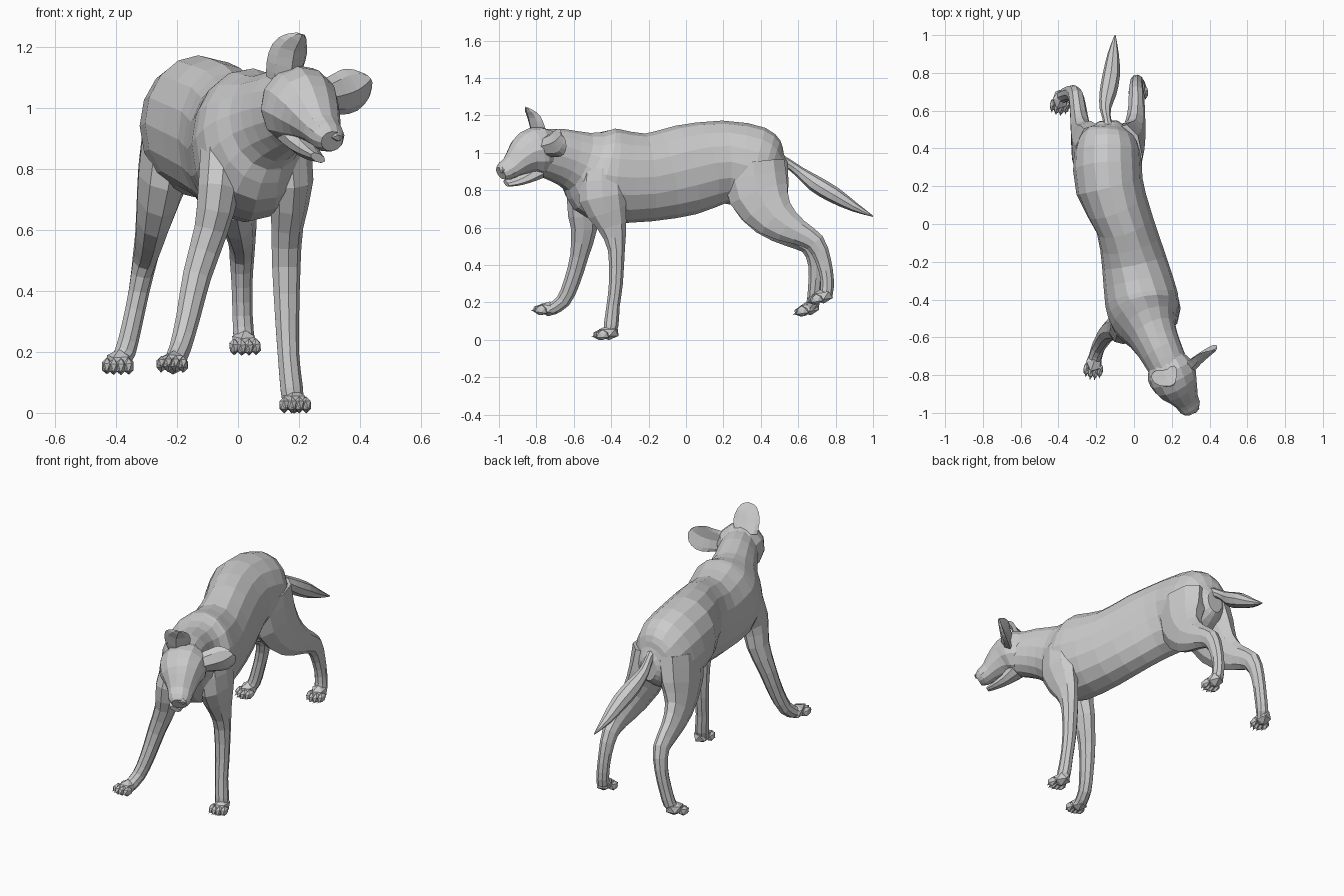
import bpy, bmesh, math
from mathutils import Vector, Matrix


def spline(a, b, c, d, t):
    return [0.5 * (2 * q + (r - p) * t + (2 * p - 5 * q + 4 * r - s) * t * t
                   + (3 * q - p - 3 * r + s) * t ** 3) for p, q, r, s in zip(a, b, c, d)]


def refine(rings, n):
    out = []
    last = len(rings) - 1
    for i in range(last):
        quad = [rings[max(0, min(last, i + k))] for k in (-1, 0, 1, 2)]
        out += [spline(*quad, j / n) for j in range(n)]
    return out + [list(rings[-1])]


def loft(bm, rings, side, sides=10, steps=2, cup=0.0):
    """Skin elliptical rings (x, y, z, half width, half depth) along a path."""
    rings = refine(rings, steps)
    loops = []
    for i, (x, y, z, w, h) in enumerate(rings):
        a, b = rings[max(i - 1, 0)], rings[min(i + 1, len(rings) - 1)]
        t = (Vector(b[:3]) - Vector(a[:3])).normalized()
        s = Vector(side)
        s = (s - t * s.dot(t)).normalized()
        u = t.cross(s)
        loop = []
        for k in range(sides):
            ang = math.tau * k / sides
            off = h * math.sin(ang) + cup * w * math.cos(ang) ** 2
            loop.append(bm.verts.new(Vector((x, y, z)) + s * w * math.cos(ang) + u * off))
        loops.append(loop)
    for p, q in zip(loops, loops[1:]):
        for k in range(sides):
            m = (k + 1) % sides
            bm.faces.new((p[k], p[m], q[m], q[k]))
    bm.faces.new(loops[0][::-1])
    bm.faces.new(loops[-1])


def frame(loc, fwd, up):
    f = Vector(fwd).normalized()
    r = f.cross(Vector(up)).normalized()
    m = Matrix((r, f, r.cross(f))).transposed().to_4x4()
    return Matrix.Translation(loc) @ m


def blob(bm, m, loc, size):
    bmesh.ops.create_icosphere(bm, subdivisions=1, radius=1,
                               matrix=m @ Matrix.Translation(loc) @ Matrix.Diagonal((*size, 1)))


def spike(bm, m, loc, radius, length, rot):
    bmesh.ops.create_cone(bm, cap_ends=True, segments=4, radius1=radius, radius2=0, depth=length,
                          matrix=m @ Matrix.Translation(loc) @ Matrix.Rotation(rot, 4, 'X'))


def finish(bm, name):
    bmesh.ops.recalc_face_normals(bm, faces=bm.faces[:])
    me = bpy.data.meshes.new(name)
    bm.to_mesh(me)
    bm.free()
    ob = bpy.data.objects.new(name, me)
    bpy.context.collection.objects.link(ob)
    return ob


def part(name, rings, side, **kw):
    bm = bmesh.new()
    loft(bm, rings, side, **kw)
    return finish(bm, name)


def leg(name, rings, paw, fwd, up):
    bm = bmesh.new()
    loft(bm, rings, (1, 0, 0), sides=9)
    m = frame(paw, fwd, up)
    blob(bm, m, (0, -0.012, 0.004), (0.046, 0.060, 0.040))
    for i in range(4):
        x = (i - 1.5) * 0.024
        y = 0.043 - abs(i - 1.5) * 0.012
        blob(bm, m, (x, y, -0.008), (0.018, 0.038, 0.028))
        spike(bm, m, (x, y + 0.034, -0.016), 0.007, 0.022, -math.pi / 2 - 0.4)
    finish(bm, name)


# Torso and neck
part("torso", [
    (-.135, .545, .885, .05, .07), (-.135, .51, .885, .10, .115), (-.14, .46, .895, .145, .175),
    (-.14, .37, .92, .178, .22), (-.13, .20, .95, .18, .222), (-.05, 0, .908, .155, .243),
    (0, -.2, .868, .172, .235), (.04, -.4, .878, .195, .252), (.06, -.5, .91, .18, .235),
    (.095, -.58, .952, .135, .168), (.145, -.68, .985, .115, .145),
    (.19, -.77, 1.0, .105, .128)], (1, 0, 0), sides=16)

# Tail
part("tail", [
    (-.13, .47, .97, .04, .04), (-.14, .54, .945, .022, .026), (-.152, .61, .895, .030, .030),
    (-.138, .69, .835, .045, .044), (-.120, .79, .775, .046, .044), (-.11, .90, .71, .030, .026),
    (-.10, 1.0, .66, .003, .003)], (1, 0, 0), sides=8)

# Head, tilted and turned
head_side = (.85, .3, -.42)
part("head", [
    (.165, -.72, 1.0, .095, .11), (.193, -.78, 1.008, .128, .134), (.220, -.84, .995, .122, .122),
    (.250, -.885, .965, .094, .090), (.275, -.93, .927, .070, .060),
    (.295, -.967, .903, .062, .052), (.308, -.99, .890, .042, .035)], head_side, sides=12)
part("lower_jaw", [
    (.190, -.80, .910, .075, .050), (.215, -.86, .872, .056, .034),
    (.242, -.92, .848, .044, .022), (.262, -.962, .836, .030, .014)], head_side, sides=8)

# Nose, eyes and teeth follow the head tilt
up = Vector((.42, -.1, .87))
bm = bmesh.new()
blob(bm, frame((.322, -.980, .908), (.42, -.72, -.4), up), (0, 0, 0), (.028, .020, .020))
finish(bm, "nose")
bm = bmesh.new()
face = frame((.258, -.893, .985), (.42, -.72, -.4), up)
for sx in (-1, 1):
    blob(bm, face, (sx * .066, 0, .016), (.017, .014, .012))
finish(bm, "eyes")
bm = bmesh.new()
for sx in (-1, 1):
    for y in (.03, .05):
        spike(bm, face, (sx * .03, y, -.08), .007, .03, math.pi)
finish(bm, "teeth")

# Ears, cupped and blunt
part("upper_ear", [
    (.155, -.79, 1.09, .060, .030), (.168, -.812, 1.14, .070, .022), (.180, -.832, 1.19, .066, .012),
    (.198, -.846, 1.222, .044, .008), (.208, -.853, 1.24, .015, .004)],
    (.9, .3, .25), sides=8, cup=.4)
part("lower_ear", [
    (.300, -.755, 1.035, .058, .030), (.345, -.72, 1.045, .070, .022), (.385, -.695, 1.058, .074, .014),
    (.418, -.675, 1.080, .054, .008), (.433, -.665, 1.095, .022, .004)],
    (-.1, -.1, 1), sides=8, cup=-.4)

# Front legs
leg("front_left_leg", [
    (.15, -.45, .90, .085, .12), (.172, -.445, .76, .075, .13), (.160, -.395, .61, .054, .080),
    (.157, -.372, .48, .048, .046), (.160, -.375, .30, .040, .038), (.165, -.39, .18, .036, .036),
    (.175, -.40, .08, .038, .040), (.18, -.41, .035, .035, .030)],
    (.185, -.425, .034), (.1, -1, 0), (0, 0, 1))
leg("front_right_leg", [
    (-.05, -.48, .88, .075, .11), (-.065, -.55, .73, .070, .090), (-.09, -.545, .60, .057, .072),
    (-.135, -.570, .45, .048, .050), (-.165, -.61, .31, .040, .044), (-.19, -.655, .21, .036, .040),
    (-.208, -.715, .165, .036, .034)],
    (-.213, -.745, .163), (-.1, -1, .15), (0, -.1, 1))

# Hind legs
leg("hind_right_leg", [
    (-.215, .36, .94, .10, .17), (-.245, .39, .78, .088, .165), (-.275, .46, .65, .062, .115),
    (-.292, .57, .565, .048, .074), (-.305, .665, .505, .042, .056), (-.325, .695, .40, .035, .042),
    (-.350, .690, .28, .034, .038), (-.370, .68, .20, .035, .036), (-.385, .66, .17, .032, .03)],
    (-.39, .65, .165), (-.15, -1, -.15), (0, -.1, 1))
leg("hind_left_leg", [
    (-.055, .36, .94, .10, .17), (-.033, .39, .78, .088, .165), (0, .48, .65, .062, .115),
    (.012, .60, .575, .046, .070), (.012, .69, .52, .042, .054), (.012, .735, .42, .035, .042),
    (.014, .755, .32, .034, .036), (.018, .75, .25, .035, .036), (.02, .735, .23, .032, .03)],
    (.022, .72, .228), (.05, -1, -.15), (0, -.1, 1))
